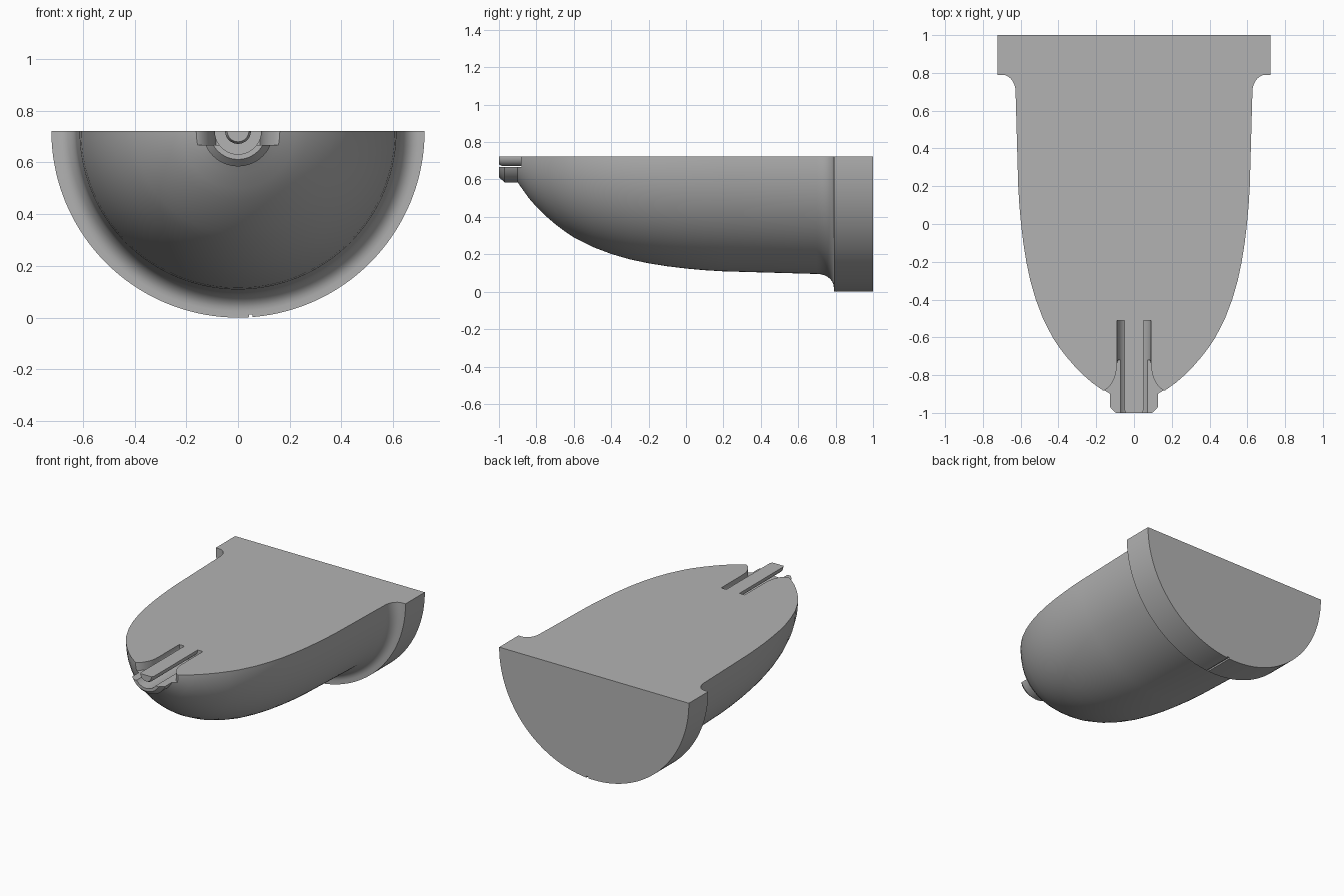
import bpy, bmesh, math

cube = bpy.data.objects.get("Cube")
if cube:
    bpy.data.objects.remove(cube, do_unlink=True)

AXIS_Z = 0.722
RADIUS = 0.722

grey = bpy.data.materials.new("plain grey")
grey.use_nodes = True
colour = (0.45, 0.45, 0.45, 1)
grey.diffuse_color = colour
grey.node_tree.nodes["Principled BSDF"].inputs["Base Color"].default_value = colour


def make_object(name, bm):
    bmesh.ops.recalc_face_normals(bm, faces=bm.faces)
    mesh = bpy.data.meshes.new(name)
    bm.to_mesh(mesh)
    bm.free()
    mesh.materials.append(grey)
    obj = bpy.data.objects.new(name, mesh)
    bpy.context.collection.objects.link(obj)
    return obj


def lathe(name, profile, steps, sweep=math.pi):
    """Sweep (y, radius) points about the long axis, from +x round underneath."""
    bm = bmesh.new()
    rings = []
    for y, r in profile:
        ring = []
        for i in range(steps + 1):
            a = -sweep * i / steps
            ring.append(bm.verts.new((r * math.cos(a), y, AXIS_Z + r * math.sin(a))))
        rings.append(ring)
    for a, b in zip(rings, rings[1:]):
        for i in range(steps + 1):
            j = (i + 1) % (steps + 1)
            bm.faces.new((a[i], a[j], b[j], b[i]))
    bm.faces.new(rings[0])
    bm.faces.new(rings[-1])
    return make_object(name, bm)


def prism(name, outline, z0, z1):
    bm = bmesh.new()
    low = [bm.verts.new((x, y, z0)) for x, y in outline]
    high = [bm.verts.new((x, y, z1)) for x, y in outline]
    bm.faces.new(low)
    bm.faces.new(high)
    for i in range(len(outline)):
        j = (i + 1) % len(outline)
        bm.faces.new((low[i], low[j], high[j], high[i]))
    return make_object(name, bm)


def cut(target, cutter):
    cutter.hide_render = True
    mod = target.modifiers.new(cutter.name, 'BOOLEAN')
    mod.operation = 'DIFFERENCE'
    mod.solver = 'EXACT'
    mod.object = cutter
    bpy.context.view_layer.objects.active = target
    bpy.ops.object.modifier_apply(modifier=mod.name)
    bpy.data.objects.remove(cutter, do_unlink=True)


# Half body: chamfered spout, rounded nose, straight barrel, fillet and flange
profile = [(-1, 0.11), (-0.97, 0.137), (-0.9, 0.137), (-0.88, 0.166), (-0.84, 0.222),
           (-0.8, 0.268), (-0.75, 0.317), (-0.7, 0.36), (-0.65, 0.398), (-0.6, 0.431),
           (-0.5, 0.482), (-0.4, 0.52), (-0.3, 0.549), (-0.2, 0.57), (-0.1, 0.586),
           (0, 0.598), (0.1, 0.607), (0.2, 0.613), (0.7, 0.627)]
for k in range(1, 8):
    t = k / 7 * math.pi / 2
    profile.append((0.7 + 0.09 * math.sin(t), 0.627 + 0.07 * (1 - math.cos(t))))
profile += [(0.79, RADIUS), (1, RADIUS)]
body = lathe("half_body", profile, 72)

# Round channel that surrounds the tongue
cut(body, lathe("channel_cutter", [(-1.1, 0.09), (-0.51, 0.09)], 47, math.tau * 47 / 48))

# Flared mouth opening over the spout
side = [(0.085, -0.72)]
for k in range(9):
    t = k / 8 * math.pi / 2
    side.append((0.19 - 0.1 * math.cos(t), -0.74 - 0.15 * math.sin(t)))
side += [(0.3, -0.89), (0.3, -1.1)]
outline = side + [(-x, y) for x, y in reversed(side)]
cut(body, prism("mouth_cutter", outline, 0.668, 0.9))

# Small keyway under the flange
cut(body, prism("keyway_cutter", [(0.043, 0.7), (0.057, 0.7), (0.057, 1.1), (0.043, 1.1)],
                -0.1, 0.012))

# Half-round tongue inside the channel
tongue = lathe("tongue", [(-1, 0.042), (-0.985, 0.05), (-0.51, 0.05)], 24)

for obj in (body, tongue):
    bpy.ops.object.select_all(action='DESELECT')
    obj.select_set(True)
    bpy.context.view_layer.objects.active = obj
    bpy.ops.object.shade_smooth_by_angle(angle=math.radians(30))
